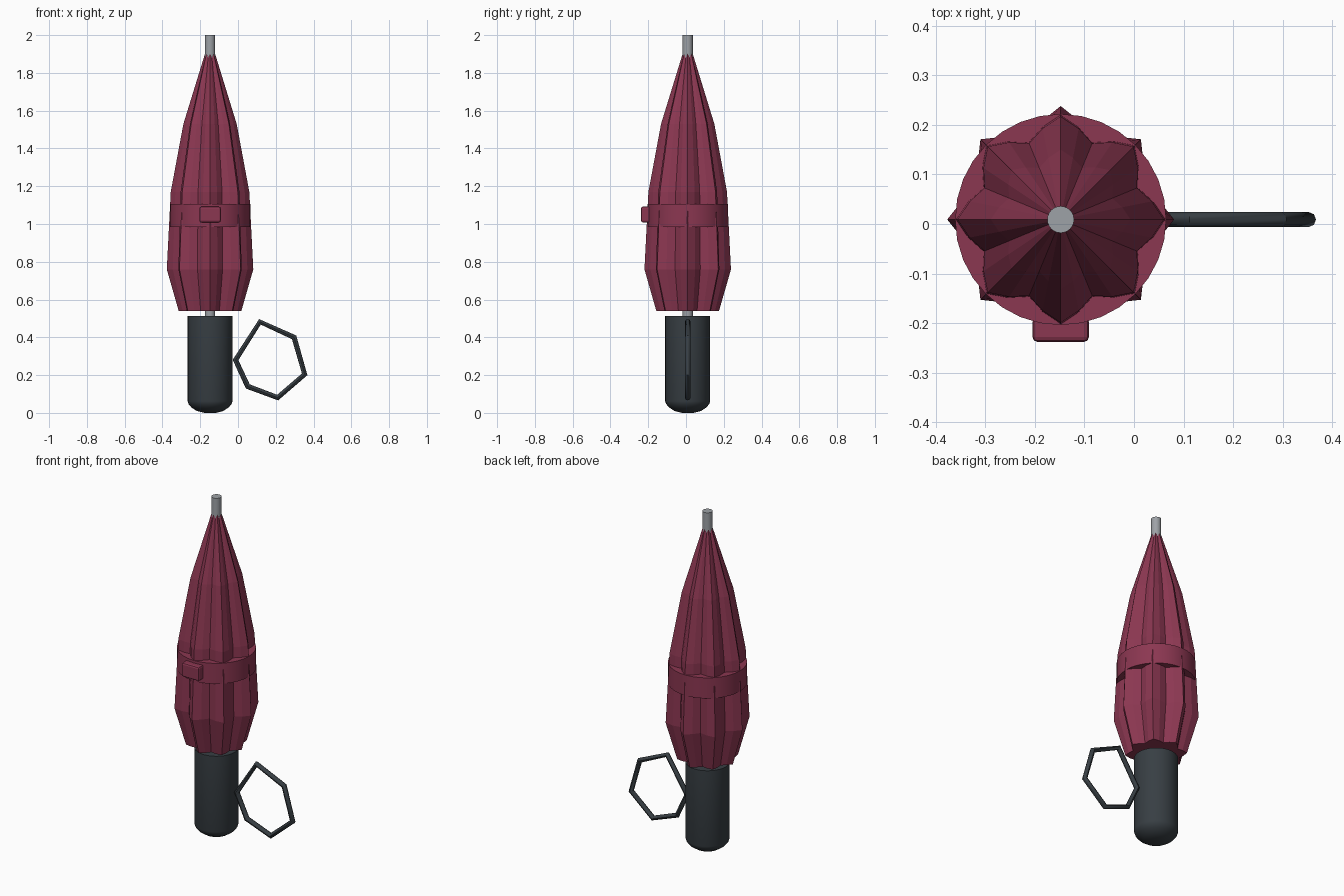
import bpy, bmesh, math
from mathutils import Matrix

cube = bpy.data.objects.get("Cube")
if cube:
    bpy.data.objects.remove(cube, do_unlink=True)

CX, CY = -0.148, 0.009


def material(name, rgb, rough):
    m = bpy.data.materials.new(name)
    m.use_nodes = True
    bsdf = next(n for n in m.node_tree.nodes if n.type == "BSDF_PRINCIPLED")
    bsdf.inputs["Base Color"].default_value = (*rgb, 1)
    bsdf.inputs["Roughness"].default_value = rough
    m.diffuse_color = (*rgb, 1)
    return m


burgundy = material("burgundy fabric", (0.26, 0.038, 0.083), 0.8)
charcoal = material("charcoal plastic", (0.039, 0.049, 0.057), 0.6)
steel = material("grey metal", (0.34, 0.36, 0.385), 0.5)


def add(name, data, mat):
    ob = bpy.data.objects.new(name, data)
    bpy.context.collection.objects.link(ob)
    data.materials.append(mat)
    return ob


def smooth(ob, degrees):
    bpy.ops.object.select_all(action="DESELECT")
    ob.select_set(True)
    bpy.context.view_layer.objects.active = ob
    bpy.ops.object.shade_smooth_by_angle(angle=math.radians(degrees))


def lathe(name, profile, sides, mat, radius=lambda r, depth, a: r):
    """Closed body of rings; each profile row is (radius, z, fold depth)."""
    bm = bmesh.new()
    rings = []
    for r, z, depth in profile:
        ring = []
        for i in range(sides):
            a = math.tau * i / sides
            q = radius(r, depth, a)
            ring.append(bm.verts.new((CX + q * math.cos(a), CY + q * math.sin(a), z)))
        rings.append(ring)
    for low, high in zip(rings, rings[1:]):
        for i in range(sides):
            j = (i + 1) % sides
            bm.faces.new((low[i], low[j], high[j], high[i]))
    bm.faces.new(rings[0][::-1])
    bm.faces.new(rings[-1])
    me = bpy.data.meshes.new(name)
    bm.to_mesh(me)
    bm.free()
    return add(name, me, mat)


# Folded canopy: eight ridges with creases between them
def pleat(r, depth, a):
    return r * (1 - depth * (1 - math.cos(8 * a)) / 2)


lathe("folded_canopy",
      [(0.166, 0.54, 0.22), (0.229, 0.76, 0.24), (0.208, 1.17, 0.2),
       (0.141, 1.53, 0.2), (0.024, 1.91, 0.2)], 32, burgundy, pleat)

# Closing strap and its clasp
smooth(lathe("strap", [(0.213, 0.985, 0), (0.213, 1.107, 0)], 32, burgundy), 30)

bm = bmesh.new()
bmesh.ops.create_cube(bm, size=1)
bm.transform(Matrix.Translation((CX, -0.213, 1.05)) @ Matrix.Diagonal((0.114, 0.05, 0.084, 1)))
bmesh.ops.bevel(bm, geom=bm.edges[:], offset=0.01, segments=2, affect="EDGES", profile=0.5)
clasp_mesh = bpy.data.meshes.new("strap_clasp")
bm.to_mesh(clasp_mesh)
bm.free()
add("strap_clasp", clasp_mesh, burgundy)

# Shaft through the whole body
smooth(lathe("shaft", [(0.027, 0.45, 0), (0.027, 2.0, 0)], 24, steel), 30)

# Handle with a rounded base
smooth(lathe("handle",
             [(0.03, 0.0, 0), (0.07, 0.01, 0), (0.1, 0.03, 0), (0.114, 0.047, 0),
              (0.119, 0.062, 0), (0.119, 0.512, 0)], 32, charcoal), 40)

# Wrist loop
curve = bpy.data.curves.new("wrist_loop", "CURVE")
curve.dimensions = "3D"
curve.bevel_depth = 0.015
curve.bevel_resolution = 2
path = [(-0.013, 0.28), (0.116, 0.482), (0.297, 0.4), (0.353, 0.204), (0.21, 0.081), (0.052, 0.14)]
spline = curve.splines.new("POLY")
spline.points.add(len(path) - 1)
for p, (x, z) in zip(spline.points, path):
    p.co = (x, CY, z, 1)
spline.use_cyclic_u = True
loop = add("wrist_loop", curve, charcoal)
bpy.ops.object.select_all(action="DESELECT")
loop.select_set(True)
bpy.context.view_layer.objects.active = loop
bpy.ops.object.convert(target="MESH")
smooth(bpy.context.view_layer.objects.active, 46)
